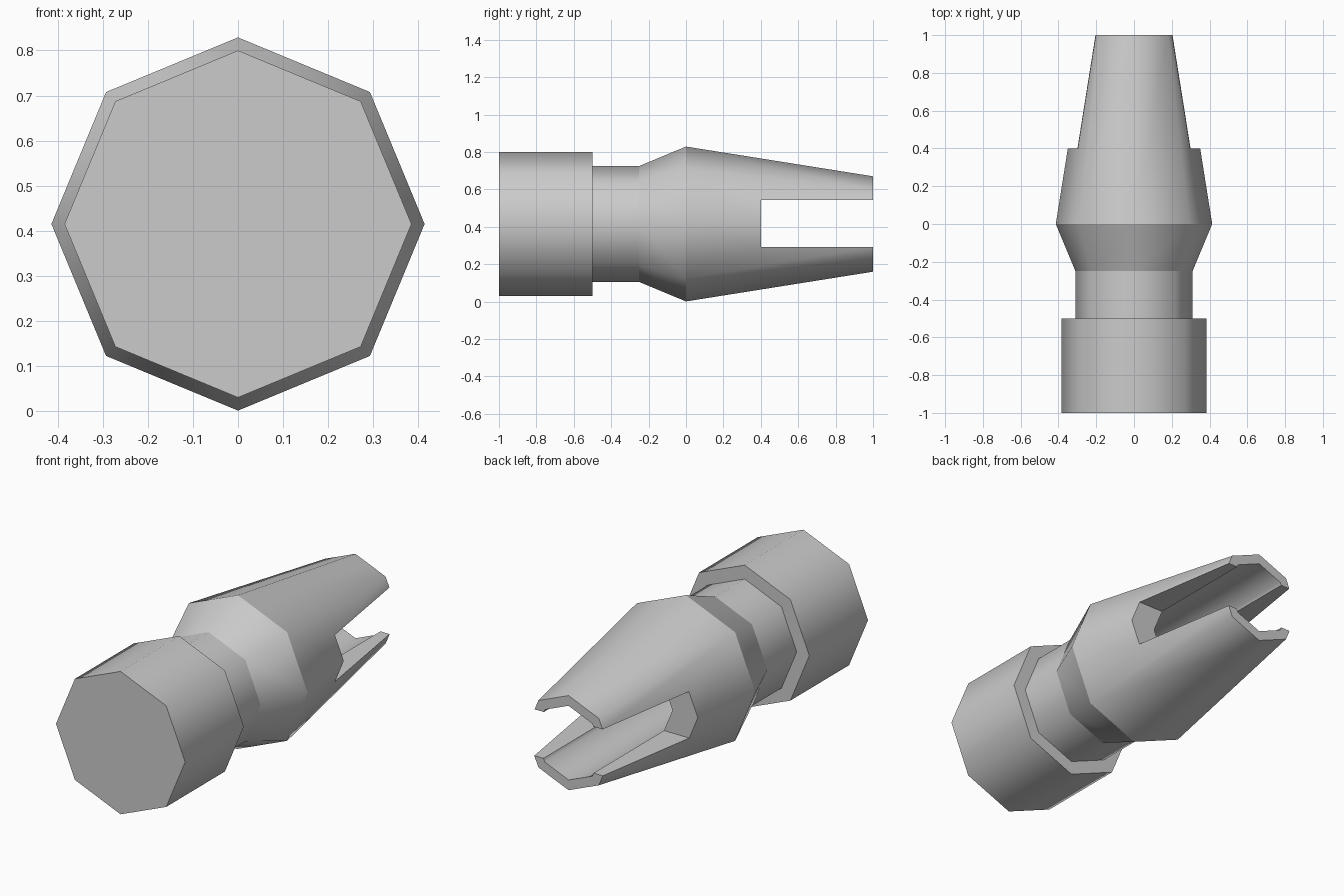
import bpy, bmesh
from math import sin, cos, tau

if "Cube" in bpy.data.objects:
    bpy.data.objects.remove(bpy.data.objects["Cube"])

SIDES = 8
AXIS_Z = 0.415

# Closed shell profile along y: outside from solid end to open end, then the bore
profile = [
    (-1.0, 0.385), (-0.5, 0.385), (-0.5, 0.31), (-0.25, 0.31),
    (0.0, 0.414), (1.0, 0.255),
    (1.0, 0.20), (0.0, 0.20),
]


def ring(bm, y, r):
    return [bm.verts.new((r * sin(tau * i / SIDES), y, AXIS_Z + r * cos(tau * i / SIDES)))
            for i in range(SIDES)]


# Octagonal nozzle body
bm = bmesh.new()
rings = [ring(bm, y, r) for y, r in profile]
for (a, b), (p, q) in zip(zip(rings, rings[1:]), zip(profile, profile[1:])):
    for i in range(SIDES):
        j = (i + 1) % SIDES
        f = bm.faces.new((a[i], a[j], b[j], b[i]))
        f.smooth = p[0] != q[0]
bm.faces.new(rings[0])
bm.faces.new(rings[-1])
bmesh.ops.recalc_face_normals(bm, faces=bm.faces)
# keep every profile corner crisp
for r in rings:
    for i in range(SIDES):
        bm.edges.get((r[i], r[(i + 1) % SIDES])).smooth = False
mesh = bpy.data.meshes.new("nozzle_body")
bm.to_mesh(mesh)
bm.free()
body = bpy.data.objects.new("nozzle_body", mesh)
bpy.context.collection.objects.link(body)

# Slot cutter that splits the open end into two jaws
bpy.ops.mesh.primitive_cube_add(size=1, location=(0, 0.8, AXIS_Z + 0.002))
cutter = bpy.context.object
cutter.name = "slot_cutter"
cutter.scale = (2, 0.8, 0.25)
cutter.hide_render = True
cutter.display_type = 'WIRE'

mod = body.modifiers.new("jaw_slot", 'BOOLEAN')
mod.operation = 'DIFFERENCE'
mod.solver = 'EXACT'
mod.object = cutter

# Apply the slot and drop the helper
bpy.context.view_layer.objects.active = body
bpy.ops.object.modifier_apply(modifier=mod.name)
bpy.data.objects.remove(cutter)
